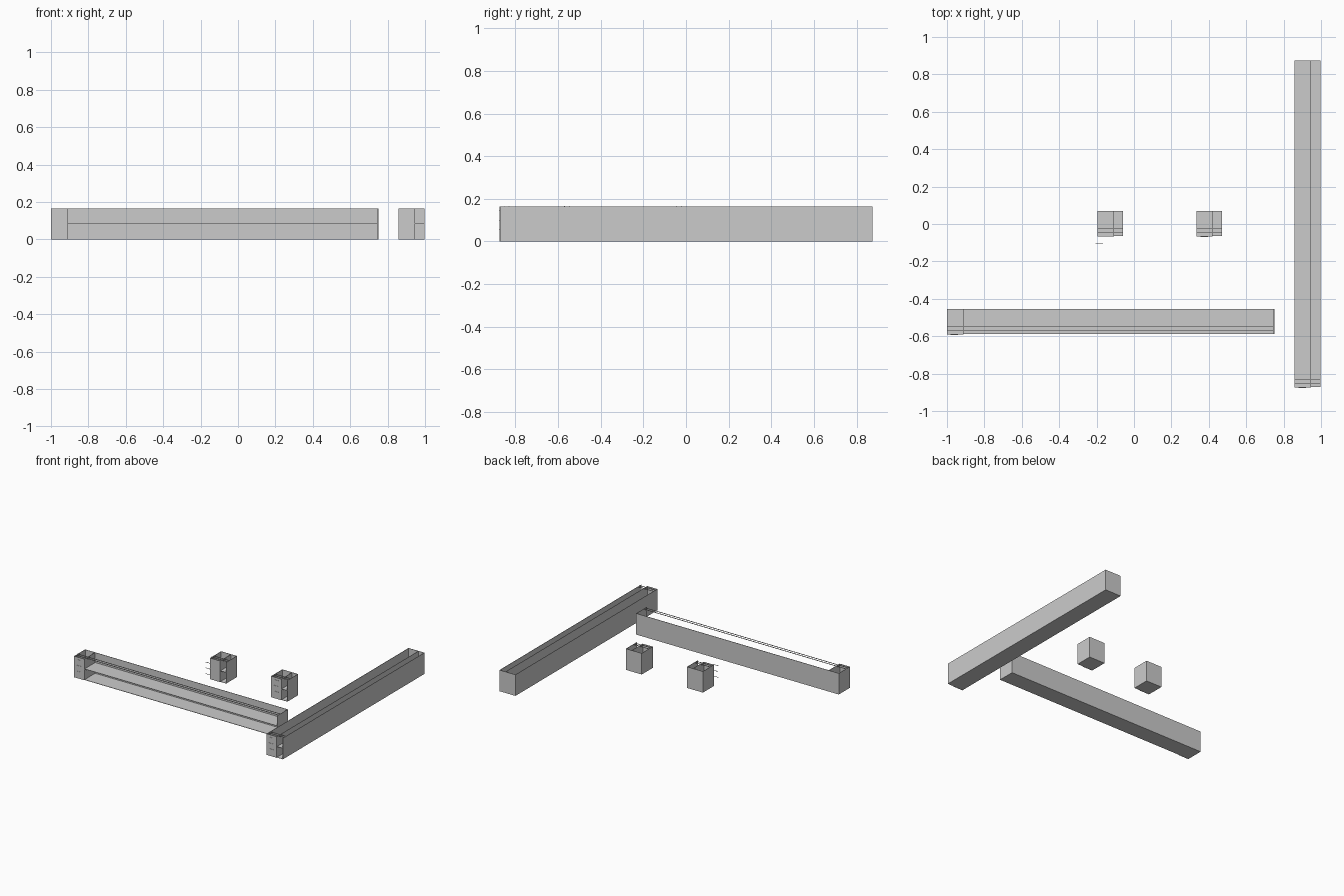
import bpy

if "Cube" in bpy.data.objects:
    bpy.data.objects.remove(bpy.data.objects["Cube"])

T = 0.003      # panel thickness
H = 0.165      # height
SPLIT = 0.088  # width of the closed left compartment


def box(name, x0, x1, y0, y1, z0, z1):
    bpy.ops.mesh.primitive_cube_add(size=1, location=((x0 + x1) / 2, (y0 + y1) / 2, (z0 + z1) / 2))
    ob = bpy.context.object
    ob.name = name
    ob.scale = (x1 - x0, y1 - y0, z1 - z0)
    return ob


def unit(name, x0, x1, y0, y1, split, slat_x, slat_y):
    # outer shell, open at the top
    xs = x0 + split
    yf = y0 + 0.004
    box(name + "_floor", x0, x1, yf, y1, 0, T)
    box(name + "_back_wall", x0, x1, y1 - T, y1, 0, H)
    box(name + "_left_wall", x0, x0 + T, y0, y1, 0, H)
    box(name + "_right_wall", x1 - T, x1, yf, y1, 0, H)
    # divider, closed front panel and the open shelf bay
    box(name + "_divider", xs - T, xs, y0, y1, 0, H)
    box(name + "_front_panel", x0, xs, y0, y0 + T, 0, H)
    box(name + "_shelf", xs, x1, yf, y1, 0.084, 0.084 + T)
    # two thin top rails near the front
    for off in (0.022, 0.045):
        box(name + "_top_rail", x0, x1, y0 + off - 0.0015, y0 + off + 0.0015, H - T, H + 0.001)
    # three short slat handles
    for z in (0.055, 0.10, 0.145):
        box(name + "_handle", slat_x, slat_x + 0.04, slat_y - 0.002, slat_y + 0.002, z - 0.001, z + 0.001)


# small units (the first has its handles standing clear)
unit("small_unit_a", -0.195, -0.058, -0.067, 0.07, SPLIT, -0.205, -0.105)
unit("small_unit_b", 0.333, 0.47, -0.067, 0.07, SPLIT, 0.355, -0.067)
# wide and deep units
unit("wide_unit", -1.0, 0.75, -0.592, -0.455, SPLIT, -0.98, -0.592)
unit("deep_unit", 0.859, 0.997, -0.875, 0.875, SPLIT, 0.88, -0.875)
